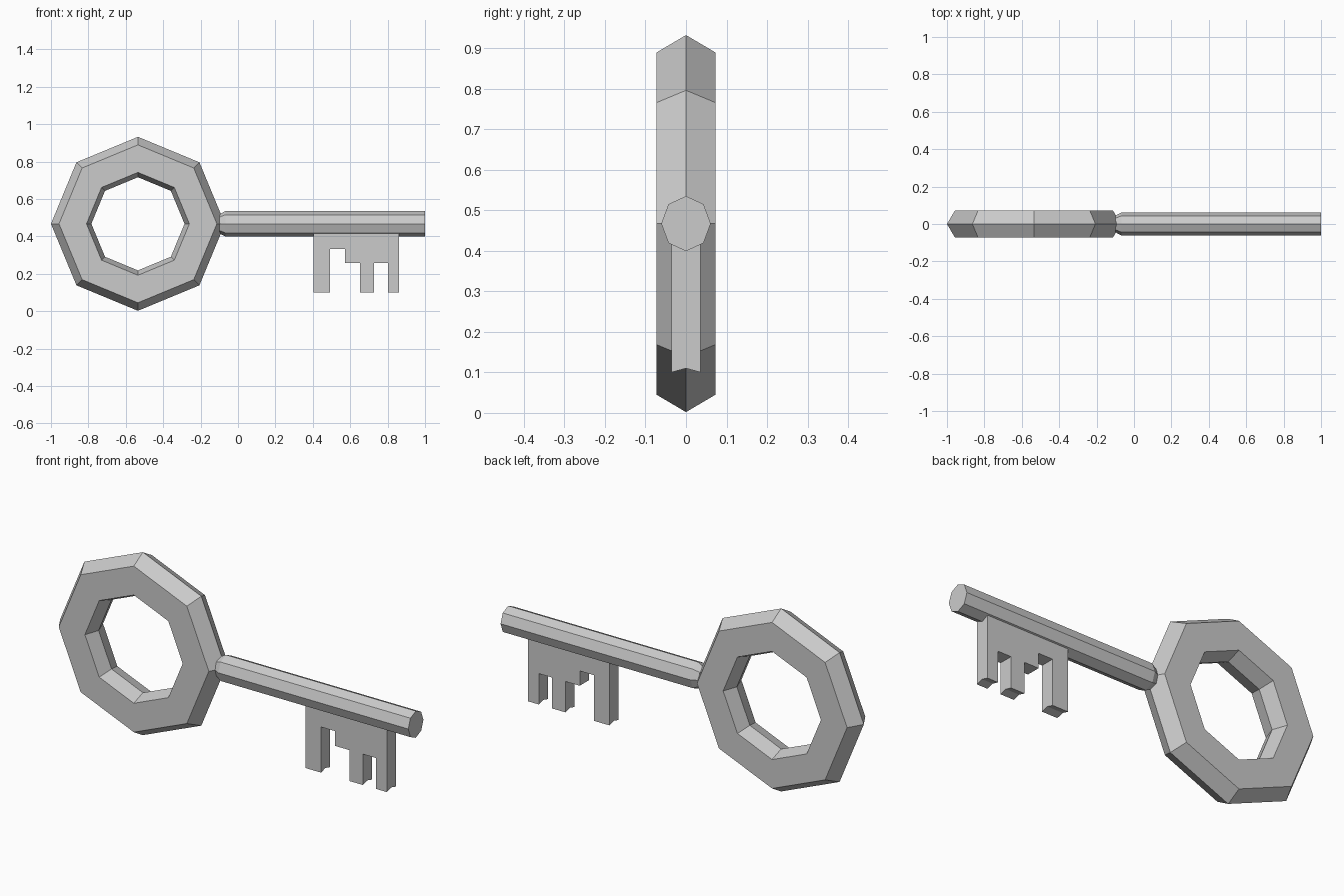
import bpy, bmesh
from math import sin, cos, pi

if "Cube" in bpy.data.objects:
    bpy.data.objects.remove(bpy.data.objects["Cube"])

Z = 0.467  # height of the key's axis


def loft(name, loops, closed=False):
    """Bridge equal-length vertex loops; cap the ends or join them into a ring."""
    bm = bmesh.new()
    rows = [[bm.verts.new(p) for p in loop] for loop in loops]
    n = len(rows[0])
    pairs = list(zip(rows, rows[1:]))
    if closed:
        pairs.append((rows[-1], rows[0]))
    else:
        bm.faces.new(rows[0])
        bm.faces.new(rows[-1])
    for a, b in pairs:
        for i in range(n):
            j = (i + 1) % n
            bm.faces.new((a[i], a[j], b[j], b[i]))
    bmesh.ops.recalc_face_normals(bm, faces=bm.faces)
    mesh = bpy.data.meshes.new(name)
    bm.to_mesh(mesh)
    bm.free()
    ob = bpy.data.objects.new(name, mesh)
    bpy.context.collection.objects.link(ob)
    return ob


def octagon(x, ry, rz):
    return [(x, ry * sin(i * pi / 4), Z + rz * cos(i * pi / 4)) for i in range(8)]


# Eight-sided handle ring with a six-sided section (radius, y)
section = [(0.465, 0), (0.422, 0.073), (0.275, 0.073),
           (0.249, 0), (0.275, -0.073), (0.422, -0.073)]
loft("handle_ring",
     [[(-0.535 + r * cos(k * pi / 4), y, Z + r * sin(k * pi / 4)) for r, y in section]
      for k in range(8)], closed=True)

# Octagonal shaft, tapered where it meets the ring
loft("shaft", [octagon(-0.10, 0.044, 0.05), octagon(-0.068, 0.061, 0.068),
               octagon(1.0, 0.061, 0.068)])

# Toothed bit, with a shallow groove along the tooth tips
outline = [(0.405, 0.42), (0.405, 0.10), (0.492, 0.10), (0.492, 0.332),
           (0.572, 0.332), (0.572, 0.257), (0.652, 0.257), (0.652, 0.10),
           (0.728, 0.10), (0.728, 0.257), (0.802, 0.257), (0.802, 0.10),
           (0.862, 0.10), (0.862, 0.42)]
loft("key_bit", [[(x, y, 0.11 if y == 0 and z == 0.10 else z) for x, z in outline]
                 for y in (-0.036, 0, 0.036)])
